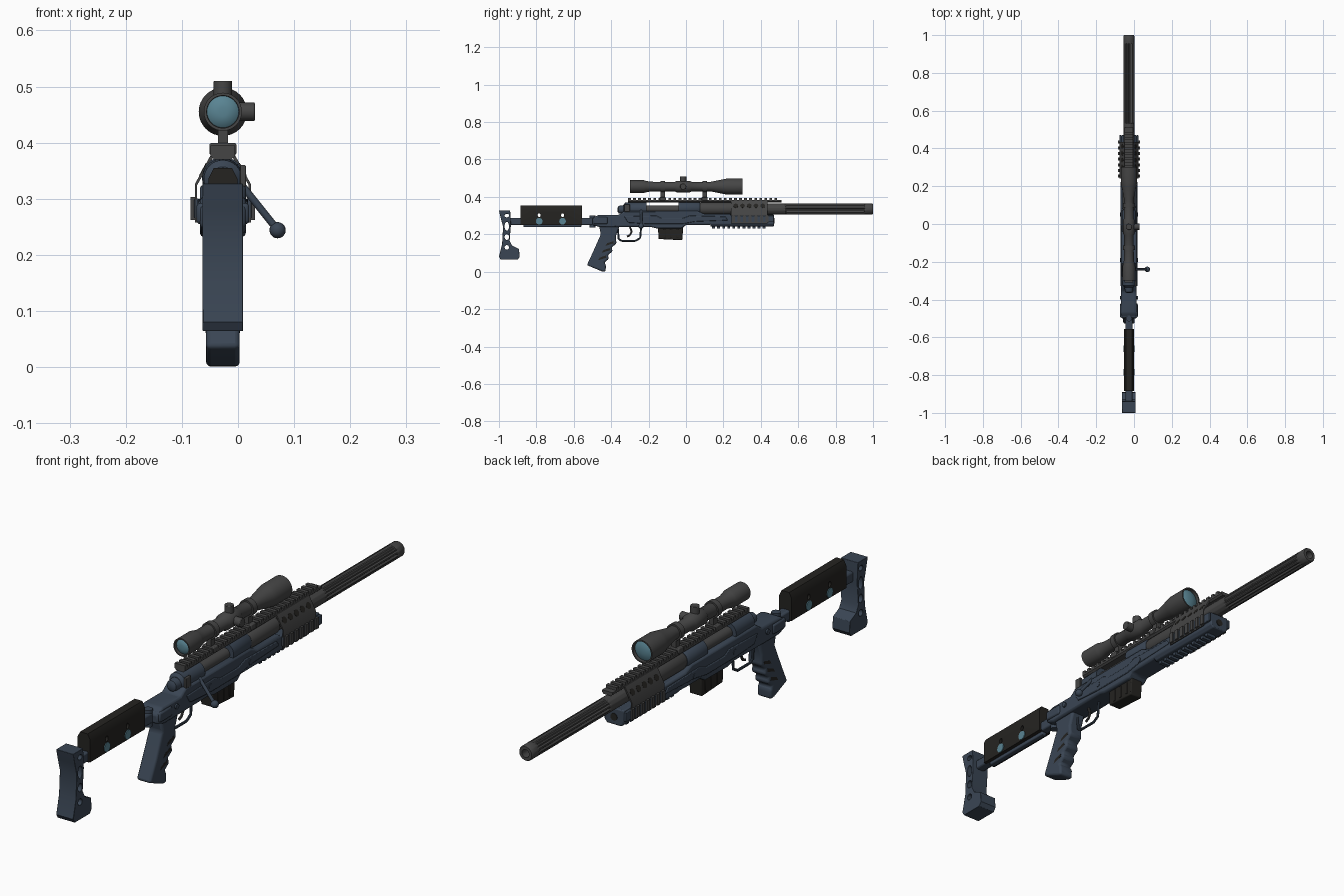
import bpy, bmesh, math
from mathutils import Vector, Matrix

if "Cube" in bpy.data.objects:
    bpy.data.objects.remove(bpy.data.objects["Cube"])

CX = -0.027  # the long axis of the body
parts = []


def material(name, r, g, b):
    m = bpy.data.materials.new(name)
    m.use_nodes = True
    m.diffuse_color = (r, g, b, 1)
    bsdf = m.node_tree.nodes["Principled BSDF"]
    bsdf.inputs["Base Color"].default_value = (r, g, b, 1)
    bsdf.inputs["Roughness"].default_value = 0.6
    return m


NAVY = material("slate navy", 0.042, 0.06, 0.088)
METAL = material("dark metal", 0.06, 0.06, 0.06)
BLACK = material("near black", 0.018, 0.017, 0.015)
GLASS = material("teal glass", 0.1, 0.23, 0.29)


def finish(name, bm, mat, bevel=0, segments=2):
    bmesh.ops.recalc_face_normals(bm, faces=bm.faces)
    mesh = bpy.data.meshes.new(name)
    bm.to_mesh(mesh)
    bm.free()
    mesh.materials.append(mat)
    ob = bpy.data.objects.new(name, mesh)
    bpy.context.collection.objects.link(ob)
    if bevel:
        mod = ob.modifiers.new("edges", 'BEVEL')
        mod.width, mod.segments, mod.limit_method = bevel, segments, 'ANGLE'
    parts.append(ob)
    return ob


def side(name, pts, half, mat, bevel=0, segments=2, cx=CX):
    """Side outline of (y, z) points, extruded across x."""
    bm = bmesh.new()
    f = bm.faces.new([bm.verts.new((cx - half, y, z)) for y, z in pts])
    r = bmesh.ops.extrude_face_region(bm, geom=[f])
    bmesh.ops.translate(bm, vec=(2 * half, 0, 0),
                        verts=[v for v in r["geom"] if isinstance(v, bmesh.types.BMVert)])
    return finish(name, bm, mat, bevel, segments)


def section(name, pts, y0, y1, mat, bevel=0):
    """Cross-section of (x, z) points, extruded along y."""
    bm = bmesh.new()
    f = bm.faces.new([bm.verts.new((CX + x, y0, z)) for x, z in pts])
    r = bmesh.ops.extrude_face_region(bm, geom=[f])
    bmesh.ops.translate(bm, vec=(0, y1 - y0, 0),
                        verts=[v for v in r["geom"] if isinstance(v, bmesh.types.BMVert)])
    return finish(name, bm, mat, bevel)


def box(name, half, y0, y1, z0, z1, mat, bevel=0, cx=CX):
    return side(name, [(y0, z0), (y1, z0), (y1, z1), (y0, z1)], half, mat, bevel, cx=cx)


def rod(name, a, b, r, mat, n=20, bevel=0):
    a, b = Vector(a), Vector(b)
    turn = (b - a).to_track_quat('Z', 'Y').to_matrix().to_4x4()
    bm = bmesh.new()
    bmesh.ops.create_cone(bm, cap_ends=True, segments=n, radius1=r, radius2=r,
                          depth=(b - a).length, matrix=Matrix.Translation((a + b) / 2) @ turn)
    return finish(name, bm, mat, bevel)


def lathe(name, prof, z, mat, n=32, flute=0):
    """Turn (y, r) points about the y axis; flute sinks every third column."""
    bm = bmesh.new()
    rings = []
    for y, r, *cut in prof:
        ring = []
        for i in range(n):
            a = 2 * math.pi * i / n
            rr = r - (flute if cut and i % 3 == 0 else 0)
            ring.append(bm.verts.new((CX + rr * math.cos(a), y, z + rr * math.sin(a))))
        rings.append(ring)
    for p, q in zip(rings, rings[1:]):
        for i in range(n):
            bm.faces.new((p[i], p[(i + 1) % n], q[(i + 1) % n], q[i]))
    bm.faces.new(rings[0])
    bm.faces.new(rings[-1])
    return finish(name, bm, mat)


def pierce(ob, y, z, r, stretch=1):
    """Cut a round or tall oval hole straight through in x."""
    pts = [(y + r * math.cos(math.pi * i / 8), z + r * stretch * math.sin(math.pi * i / 8))
           for i in range(16)]
    cutter = side("cutter", pts, 0.2, BLACK)
    parts.remove(cutter)
    mod = ob.modifiers.new("hole", 'BOOLEAN')
    mod.operation, mod.object, mod.solver = 'DIFFERENCE', cutter, 'EXACT'
    bpy.context.view_layer.objects.active = ob
    bpy.ops.object.modifier_apply(modifier=mod.name)
    bpy.data.objects.remove(cutter)


def teeth(name, half, y0, y1, z0, z1, mat, pitch=0.027, cx=CX):
    for i in range(int((y1 - y0) / pitch)):
        y = y0 + i * pitch
        box(name, half, y, y + pitch * 0.55, z0, z1, mat, cx=cx)


def wire(name, pts, r, mat):
    for a, b in zip(pts, pts[1:]):
        rod(name, (CX, *a), (CX, *b), r, mat, 10)


# Butt plate with lightening holes
butt = side("butt_plate", [(-1, .327), (-.94, .327), (-.936, .25), (-.943, .165), (-.93, .14),
                           (-.893, .122), (-.889, .08), (-.9, .064), (-.99, .064), (-1, .08),
                           (-.983, .15), (-.978, .24), (-.99, .285)], .036, NAVY)
for z, stretch in ((.3, .8), (.243, 2), (.185, 1.3), (.13, 1)):
    pierce(butt, -.958, z, .012, stretch)
mod = butt.modifiers.new("edges", 'BEVEL')
mod.width, mod.segments, mod.limit_method, mod.angle_limit = .006, 2, 'ANGLE', math.radians(50)

# Stock beam and cheek rest
box("stock_beam", .018, -.95, -.46, .25, .288, NAVY, .006)
box("stock_lower_rib", .011, -.87, -.56, .238, .255, NAVY, .004)
cheek = section("cheek_rest", [(-.026, .25), (-.026, .335), (-.016, .355), (.016, .355),
                               (.026, .335), (.026, .25)], -.885, -.557, BLACK)
for y in (-.785, -.66):
    pierce(cheek, y, .302, .008, 1.3)
    rod("cheek_screw", (CX - .029, y, .27), (CX + .029, y, .27), .018, GLASS, 16)

# Chassis
side("chassis", [(-.5, .25), (-.5, .285), (-.47, .303), (-.36, .303), (-.33, .325), (.06, .325),
                 (.1, .308), (.24, .308), (.24, .255), (.1, .25), (0, .25), (-.02, .232),
                 (-.16, .232), (-.19, .24), (-.46, .238)], .041, NAVY, .007)
box("rear_hinge", .047, -.495, -.42, .255, .292, NAVY, .006)
rod("hinge_pin", (CX, -.5, .235), (CX, -.5, .3), .016, NAVY)
side("receiver_panel", [(-.31, .262), (-.33, .295), (-.16, .3), (-.13, .285), (-.02, .285),
                        (.02, .3), (.21, .295), (.225, .275), (.05, .268), (-.02, .255),
                        (-.2, .255)], .045, NAVY, .003)
for y in (-.39, -.19, .05):
    rod("chassis_pin", (CX - .047, y, .278), (CX + .047, y, .278), .01, NAVY, 12)

# Receiver, bolt and bolt handle
lathe("receiver_front", [(-.04, .037), (.065, .037), (.075, .032)], .338, NAVY)
lathe("receiver_rear", [(-.335, .022), (-.325, .034), (-.21, .037)], .335, NAVY)
lathe("bolt_body", [(-.215, .021), (-.03, .021)], .334, METAL)
lathe("bolt_shroud", [(-.365, .012), (-.36, .02), (-.33, .024)], .332, NAVY)
box("safety_lever", .005, -.33, -.3, .32, .36, METAL, .002, CX + .036)
rod("bolt_handle", (CX + .025, -.24, .335), (.066, -.24, .25), .0065, NAVY, 12)
bm = bmesh.new()
bmesh.ops.create_uvsphere(bm, u_segments=16, v_segments=10, radius=.0145,
                          matrix=Matrix.Translation((.0705, -.24, .244)))
finish("bolt_knob", bm, NAVY)

# Pistol grip with finger grooves
side("pistol_grip", [(-.465, .245), (-.455, .2), (-.495, .11), (-.53, .035), (-.45, .002),
                     (-.43, 0), (-.428, .035), (-.437, .05), (-.412, .068), (-.418, .09),
                     (-.392, .108), (-.398, .13), (-.372, .15), (-.375, .19), (-.355, .245)],
     .03, NAVY, .009, 3)
for y, z in ((-.44, .075), (-.42, .115), (-.4, .152)):
    side("grip_groove", [(y - .03, z - .014), (y + .014, z), (y + .012, z + .012), (y - .022, z)],
         .0305, BLACK)

# Trigger and guard
wire("trigger_guard", [(-.365, .235), (-.36, .175), (-.345, .165), (-.27, .165), (-.245, .18),
                       (-.24, .238)], .005, NAVY)
wire("trigger", [(-.3, .238), (-.29, .215), (-.3, .195), (-.315, .188)], .005, METAL)

# Magazine
side("magazine", [(-.15, .25), (-.147, .175), (-.02, .168), (-.014, .25)], .026, BLACK, .004)
for y in (-.115, -.08, -.045):
    box("magazine_rib", .028, y - .006, y + .006, .18, .228, BLACK, .002)

# Fore-end with bottom and side rails
section("fore_end", [(-.041, .305), (-.041, .255), (-.03, .242), (.03, .242), (.041, .255),
                     (.041, .305)], .13, .47, NAVY, .004)
rod("fore_end_socket", (CX, .465, .272), (CX, .472, .272), .014, BLACK)
teeth("bottom_rail_tooth", .02, .14, .46, .23, .244, NAVY)
for s in (-1, 1):
    box("side_rail", .005, .24, .47, .265, .3, NAVY, .002, CX + s * .046)
    teeth("side_rail_tooth", .004, .245, .47, .262, .303, METAL, .03, CX + s * .0535)

# Vented hand guard shell
outer = [(.05, .258), (.05, .326), (.021, .379)]
inner = [(.017, .374), (.046, .324), (.046, .258)]
half = outer + [(-x, z) for x, z in reversed(outer)]
section("hand_guard", half + [(-x, z) for x, z in reversed(inner)] + inner, .24, .435, METAL)
for s in (-1, 1):
    normal = Vector((s * .053, 0, .029)).normalized()
    for i in range(5):
        c = Vector((CX + s * .0355, .266 + i * .036, .3525))
        rod("guard_vent", c - normal * .003, c + normal * .0008, .0125, BLACK, 16)

# Barrel
lathe("barrel_sleeve", [(.06, .02), (.065, .028), (.085, .034), (.24, .034), (.245, .03)],
      .337, METAL)
lathe("barrel", [(.2, .029), (.52, .029), (.54, .029, 1), (.95, .029, 1), (.965, .029),
                 (.995, .029), (1, .026), (1, .015), (.93, .014)], .335, METAL, 36, .006)
rod("bore", (CX, .9, .335), (CX, .932, .335), .0145, BLACK)

# Top rail
section("top_rail", [(-.015, .37), (-.022, .376), (-.022, .384), (.022, .384), (.022, .376),
                     (.015, .37)], -.31, .51, METAL)
teeth("top_rail_tooth", .022, -.31, .515, .383, .395, METAL)

# Scope
SZ = .455
lathe("scope_body", [(-.285, .028), (-.3, .029), (-.3, .034), (-.225, .034), (-.215, .031),
                     (-.19, .026), (-.06, .025), (-.05, .031), (.02, .031), (.03, .025),
                     (.13, .025), (.2, .039), (.22, .043), (.303, .043), (.303, .038),
                     (.29, .037)], SZ, METAL)
lathe("rear_lens", [(-.29, .0285), (-.297, .02), (-.299, .008)], SZ, GLASS)
lathe("front_lens", [(.291, .0375), (.297, .026), (.3, .01)], SZ, GLASS)
rod("top_turret", (CX, -.015, SZ), (CX, -.015, .51), .0165, METAL, 20, .002)
rod("side_turret", (CX, -.015, SZ), (CX + .057, -.015, SZ), .0165, METAL, 20, .002)
for y in (-.125, .1):
    lathe("scope_ring", [(y - .012, .026), (y - .012, .031), (y + .012, .031), (y + .012, .026)],
          SZ, METAL)
    box("ring_post", .009, y - .012, y + .012, .39, .43, METAL)
    box("ring_clamp", .024, y - .016, y + .016, .378, .399, METAL, .003)

# Smooth shading with sharp edges kept
bpy.ops.object.select_all(action='DESELECT')
for ob in parts:
    ob.select_set(True)
bpy.context.view_layer.objects.active = parts[0]
bpy.ops.object.shade_smooth_by_angle(angle=math.radians(35))
